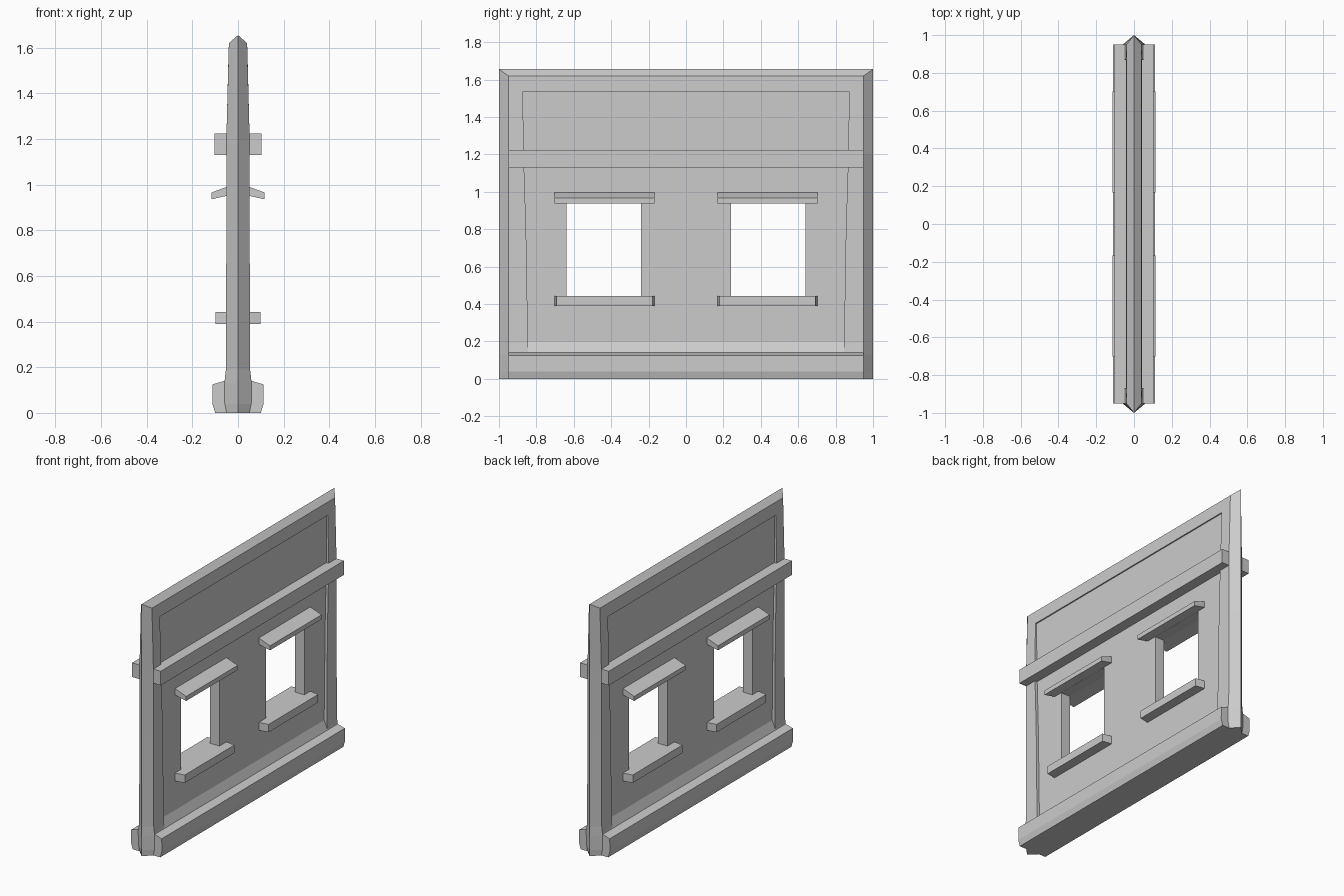
import bpy, bmesh

if "Cube" in bpy.data.objects:
    bpy.data.objects.remove(bpy.data.objects["Cube"])


def mesh_object(name, rings):
    """Loft a list of equal-length closed rings and cap both ends."""
    bm = bmesh.new()
    loops = [[bm.verts.new(p) for p in ring] for ring in rings]
    n = len(loops[0])
    for a, b in zip(loops, loops[1:]):
        for i in range(n):
            j = (i + 1) % n
            bm.faces.new((a[i], a[j], b[j], b[i]))
    bm.faces.new(loops[0])
    bm.faces.new(loops[-1])
    bmesh.ops.recalc_face_normals(bm, faces=bm.faces)
    me = bpy.data.meshes.new(name)
    bm.to_mesh(me)
    bm.free()
    ob = bpy.data.objects.new(name, me)
    bpy.context.collection.objects.link(ob)
    return ob


def along_y(name, profile, y0, y1):
    """Extrude an (x, z) profile along y."""
    return mesh_object(name, [[(x, y, z) for x, z in profile] for y in (y0, y1)])


def box(name, hx, y0, y1, z0, z1):
    return along_y(name, [(-hx, z0), (hx, z0), (hx, z1), (-hx, z1)], y0, y1)


def both_sides(half):
    """Mirror an open (x, z) half profile, listed bottom to top, across x = 0."""
    return half + [(-x, z) for x, z in reversed(half)]


# Ridged frame: one sweep up a post, across the top with mitres, down the other
def station(s, ridge, shoulder, inner):
    (yr, zr), (ys, zs, ws), (yi, zi, wi) = ridge, shoulder, inner
    return [(0, s * yr, zr), (ws, s * ys, zs), (wi, s * yi, zi),
            (-wi, s * yi, zi), (-ws, s * ys, zs)]


# height, half thickness, inner edge of post
levels = [(0, .05, .845), (.04, .058, .845), (.13, .06, .845),
          (.19, .053, .845), (.8, .051, .855), (1.2, .051, .868)]


def post(s):
    rows = [station(s, (1, z), (.95, z, w), (e, z, w)) for z, w, e in levels]
    rows.append(station(s, (1, 1.655), (.95, 1.62, .04), (.872, 1.535, .0425)))
    return rows


mesh_object("frame", post(1) + post(-1)[::-1])

# Recessed wall panel with two window openings
panel = box("wall_panel", .034, -.9, .9, .08, 1.58)
for s in (-1, 1):
    y0, y1 = sorted((s * .24, s * .64))
    cutter = box("window_cutter", .2, y0, y1, .42, .953)
    cutter.hide_render = True
    mod = panel.modifiers.new("opening", 'BOOLEAN')
    mod.object = cutter
    mod.operation = 'DIFFERENCE'
    mod.solver = 'EXACT'
    bpy.context.view_layer.objects.active = panel
    bpy.ops.object.modifier_apply(modifier=mod.name)
    bpy.data.objects.remove(cutter)

# Base moulding and horizontal band
along_y("base_moulding",
        both_sides([(.1, 0), (.112, .04), (.111, .125), (.06, .14), (.033, .2)]),
        -.95, .95)
box("upper_band", .104, -.95, .95, 1.13, 1.223)

# Sills with tapered ends, and sloping hoods on both wall faces
for s in (-1, 1):
    yc = s * .435
    plan = [(-.098, -.257), (.098, -.257), (.04, -.267)]
    plan = [(-.04, -.267), (.04, -.267), (.098, -.257), (.098, .257),
            (.04, .267), (-.04, .267), (-.098, .257), (-.098, -.257)]
    mesh_object("window_sill",
                [[(x, yc + y, z) for x, y in plan] for z in (.39, .442)])
    for side in (-1, 1):
        hood = [(.02, .957), (.115, .936), (.115, .966), (.02, 1.001)]
        along_y("window_hood", [(side * x, z) for x, z in hood],
                yc - .267, yc + .267)
